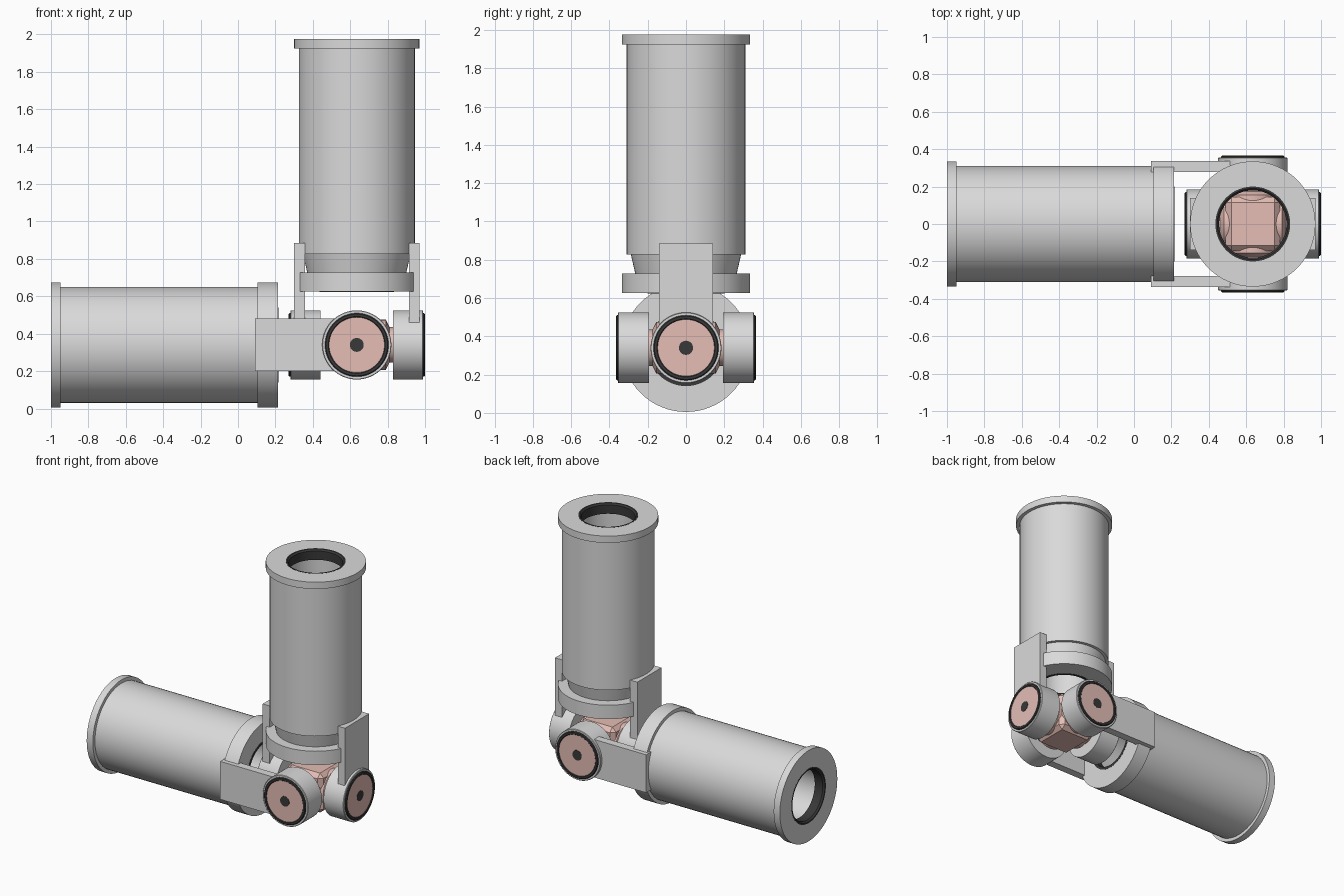
import bpy, bmesh, math
from mathutils import Matrix, Vector

if "Cube" in bpy.data.objects:
    bpy.data.objects.remove(bpy.data.objects["Cube"])

JOINT = Vector((0.635, 0, 0.34))      # centre of the universal joint


def material(name, rgb):
    m = bpy.data.materials.new(name)
    m.diffuse_color = (*rgb, 1)
    m.use_nodes = True
    m.node_tree.nodes["Principled BSDF"].inputs["Base Color"].default_value = m.diffuse_color
    return m


STEEL = material("light_steel", (0.70, 0.70, 0.70))
PINK = material("dusty_pink", (0.78, 0.51, 0.46))
DARK = material("dark_rubber", (0.04, 0.04, 0.04))


def finish(bm, name, mat, direction):
    """Turn local +z towards direction, move to the joint and shade."""
    bmesh.ops.recalc_face_normals(bm, faces=bm.faces)
    rot = Vector((0, 0, 1)).rotation_difference(Vector(direction)).to_matrix().to_4x4()
    bm.transform(Matrix.Translation(JOINT) @ rot)
    me = bpy.data.meshes.new(name)
    bm.to_mesh(me)
    bm.free()
    ob = bpy.data.objects.new(name, me)
    bpy.context.collection.objects.link(ob)
    me.materials.append(mat)
    bpy.ops.object.select_all(action='DESELECT')
    bpy.context.view_layer.objects.active = ob
    ob.select_set(True)
    bpy.ops.object.shade_smooth_by_angle(angle=math.radians(12))
    return ob


def lathe(name, profile, direction, mat, closed=False, n=64):
    """Revolve (radius, distance from joint) points around direction."""
    bm = bmesh.new()
    vs = [bm.verts.new((r, 0, t)) for r, t in profile]
    pairs = list(zip(vs, vs[1:])) + ([(vs[-1], vs[0])] if closed else [])
    es = [bm.edges.new(p) for p in pairs]
    bmesh.ops.spin(bm, geom=vs + es, axis=(0, 0, 1), cent=(0, 0, 0),
                   angle=math.tau, steps=n)
    bmesh.ops.remove_doubles(bm, verts=bm.verts, dist=1e-5)
    return finish(bm, name, mat, direction)


def box(name, low, high, mat, bevel=0):
    """World-aligned box, corners given relative to the joint."""
    bm = bmesh.new()
    bmesh.ops.create_cube(bm, size=1)
    low, high = Vector(low), Vector(high)
    for v in bm.verts:
        v.co = Vector([l + (h - l) * (c + 0.5) for l, h, c in zip(low, high, v.co)])
    if bevel:
        bmesh.ops.bevel(bm, geom=bm.edges[:], offset=bevel, segments=1, affect='EDGES')
    return finish(bm, name, mat, (0, 0, 1))


def shaft(name, direction, collar, neck):
    """Hollow tube with end flange, joint collar and dark bore rings."""
    a, b = collar
    lathe(name + "_tube", [(0.195, a), (0.335, a), (0.335, b)] + neck +
          [(0.31, 1.585), (0.335, 1.585), (0.335, 1.635), (0.195, 1.635)],
          direction, STEEL, closed=True)
    lathe(name + "_end_ring", [(0.2, 1.56), (0.2, 1.636), (0.19, 1.636),
          (0.18, 1.625), (0.18, 1.56)], direction, DARK, closed=True)
    lathe(name + "_joint_ring", [(0.2, a - 0.001), (0.2, a + 0.06), (0.18, a + 0.06),
          (0.18, a - 0.001)], direction, DARK, closed=True)


# Shafts
shaft("vertical_shaft", (0, 0, 1), (0.285, 0.388),
      [(0.265, 0.388), (0.288, 0.487), (0.31, 0.487)])
shaft("horizontal_shaft", (-1, 0, 0), (0.42, 0.53), [(0.31, 0.53)])

# Yoke arms: one pair hangs from the vertical shaft, one reaches from the horizontal
for s, side in ((-1, "a"), (1, "b")):
    lo, hi = sorted((s * 0.278, s * 0.336))
    box("vertical_yoke_arm_" + side, (lo, -0.14, 0.11), (hi, 0.14, 0.545), STEEL)
    box("horizontal_yoke_arm_" + side, (-0.545, lo, -0.14), (-0.11, hi, 0.14), STEEL)

# Central cross block
box("cross_block", (-0.145,) * 3, (0.145,) * 3, PINK, bevel=0.03)

# Trunnions and bearing cups on the four sides
for name, d in (("left", (-1, 0, 0)), ("right", (1, 0, 0)),
                ("front", (0, -1, 0)), ("back", (0, 1, 0))):
    lathe(name + "_trunnion", [(0.0, 0.1), (0.135, 0.1), (0.135, 0.155), (0.095, 0.175),
          (0.095, 0.2), (0.0, 0.2)], d, PINK)
    lathe(name + "_bearing_cup", [(0.0, 0.193), (0.185, 0.193), (0.185, 0.352),
          (0.182, 0.355), (0.0, 0.355)], d, STEEL)
    lathe(name + "_seal_ring", [(0.17, 0.35), (0.17, 0.36), (0.165, 0.365), (0.152, 0.365),
          (0.148, 0.361), (0.148, 0.35)], d, DARK, closed=True)
    lathe(name + "_bearing_cap", [(0.0, 0.35), (0.15, 0.35), (0.15, 0.361), (0.0, 0.361)],
          d, PINK)
    lathe(name + "_cap_centre", [(0.0, 0.355), (0.037, 0.355), (0.037, 0.363), (0.0, 0.363)],
          d, DARK, n=32)
